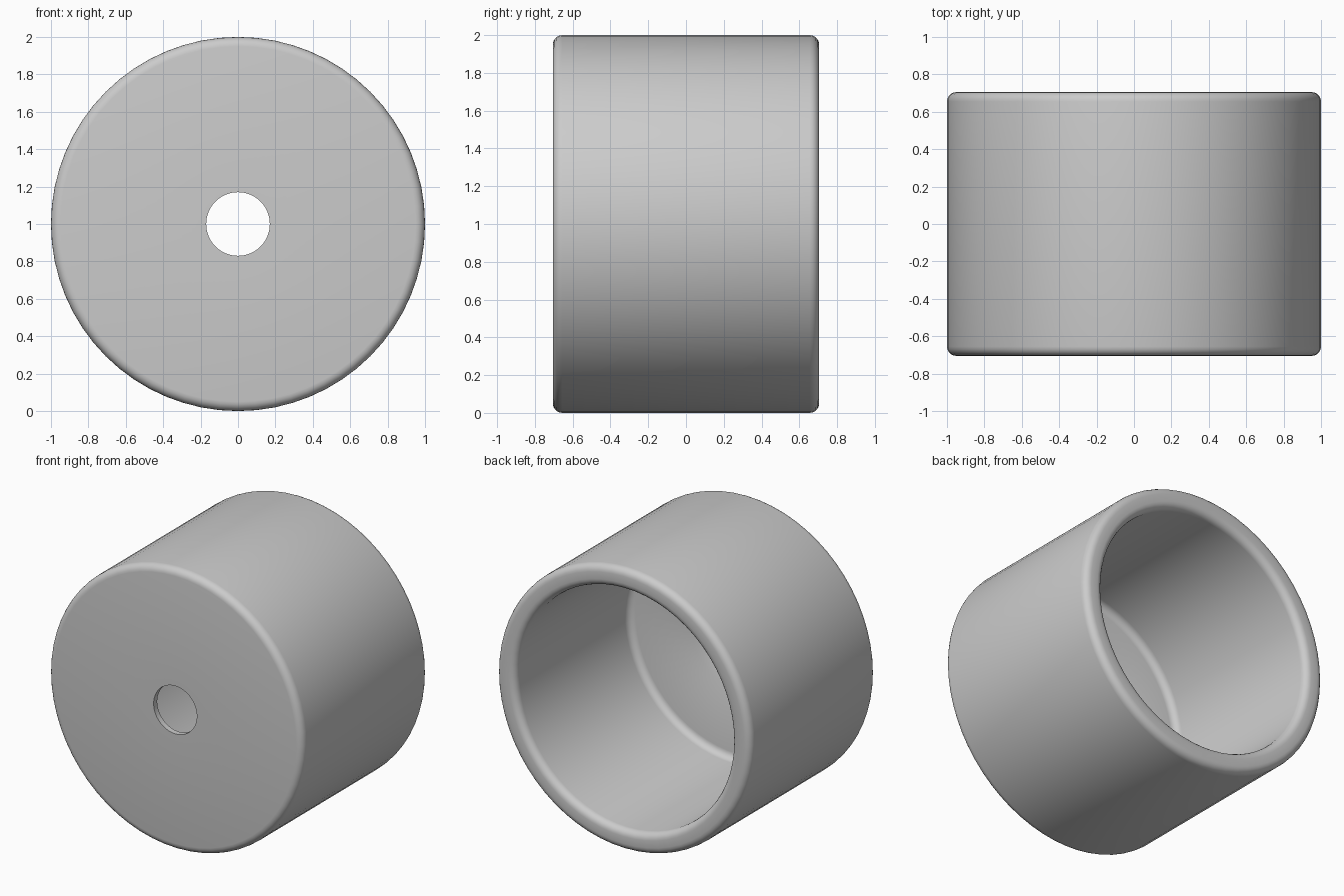
import bpy, bmesh, math
from mathutils import Matrix, Vector

if "Cube" in bpy.data.objects:
    bpy.data.objects.remove(bpy.data.objects["Cube"])

SEGMENTS = 64
HALF = 0.705     # half the depth of the cup
FILLET = 0.05    # rounding of the rims
WALL = 0.85      # inner radius
FLOOR = -0.575   # inner face of the closed end

grey = bpy.data.materials.new("grey")
grey.diffuse_color = (0.6, 0.6, 0.6, 1)
grey.use_nodes = True
grey.node_tree.nodes["Principled BSDF"].inputs["Base Color"].default_value = grey.diffuse_color


def arc(r, y, start, end, steps=5):
    """Quarter-round points (radius, y) between two angles in degrees."""
    angles = [math.radians(start + (end - start) * i / steps) for i in range(steps + 1)]
    return [(r + FILLET * math.cos(a), y + FILLET * math.sin(a)) for a in angles]


# Closed cross-section of the cup: screw hole, outer shell, rim, bore, floor
profile = [(0.17, -HALF)]
profile += arc(1 - FILLET, -HALF + FILLET, -90, 0)
profile += arc(1 - FILLET, HALF - FILLET, 0, 90)
profile += arc(WALL + FILLET, HALF - FILLET, 90, 180)
profile += arc(WALL - FILLET, FLOOR + FILLET, 0, -90)
profile += [(0.35, FLOOR), (0.17, -HALF + 0.04)]   # countersink and lip

# Turn the cross-section around the y axis
bm = bmesh.new()
rings = []
for i in range(SEGMENTS):
    turn = Matrix.Rotation(math.tau * i / SEGMENTS, 3, 'Y')
    rings.append([bm.verts.new(turn @ Vector((r, y, 0)) + Vector((0, 0, 1))) for r, y in profile])
for i in range(SEGMENTS):
    a, b = rings[i], rings[(i + 1) % SEGMENTS]
    for j in range(len(profile)):
        k = (j + 1) % len(profile)
        bm.faces.new((a[j], a[k], b[k], b[j]))
bmesh.ops.recalc_face_normals(bm, faces=bm.faces)

mesh = bpy.data.meshes.new("cup_foot")
bm.to_mesh(mesh)
bm.free()
mesh.materials.append(grey)
cup = bpy.data.objects.new("cup_foot", mesh)
bpy.context.collection.objects.link(cup)
bpy.context.view_layer.objects.active = cup
cup.select_set(True)
bpy.ops.object.shade_smooth_by_angle(angle=math.radians(30))
